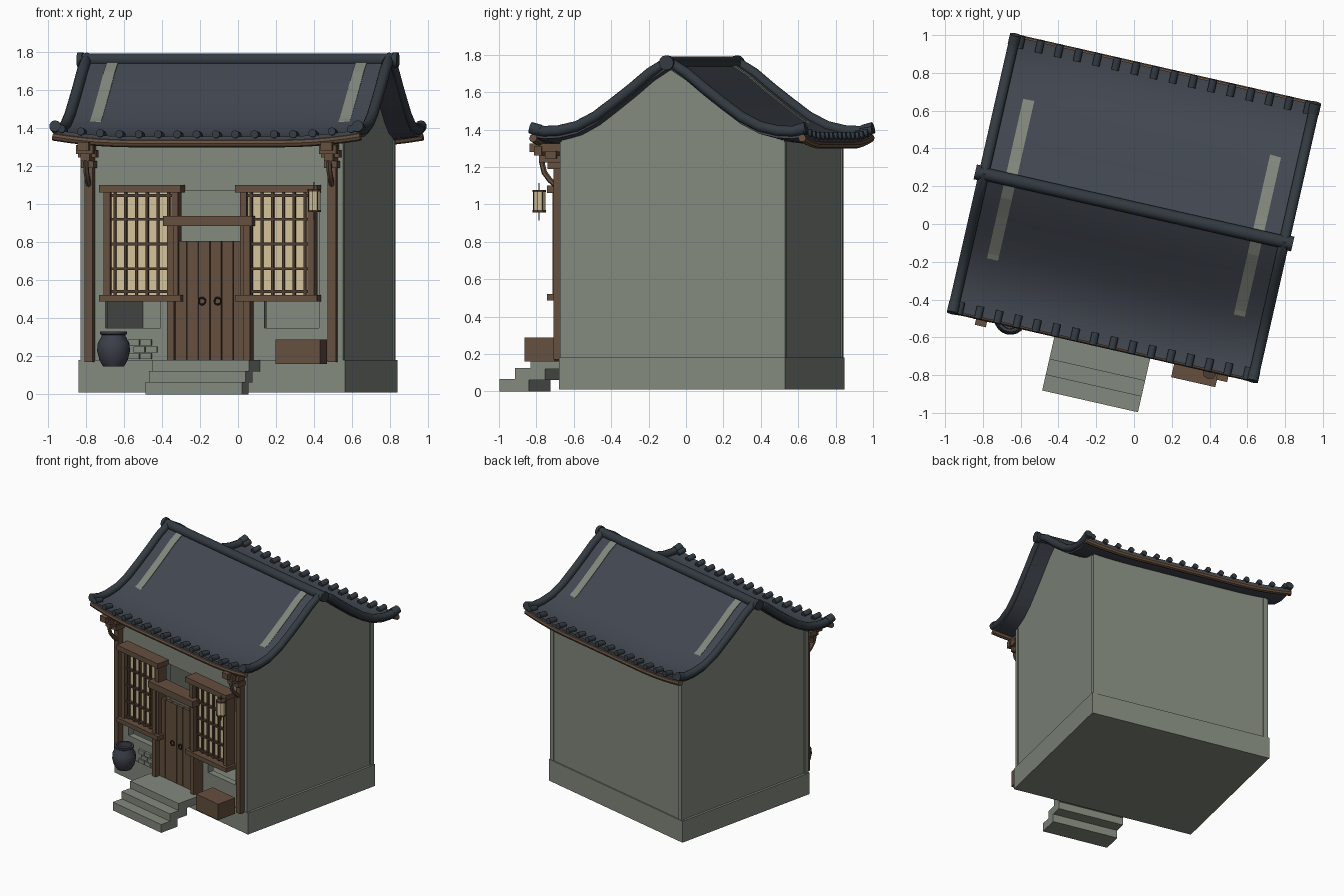
import bpy, bmesh, math
from mathutils import Vector

if "Cube" in bpy.data.objects:
    bpy.data.objects.remove(bpy.data.objects["Cube"])

def material(name, rgb):
    m = bpy.data.materials.new(name)
    m.diffuse_color = (*rgb, 1)
    m.use_nodes = True
    m.node_tree.nodes["Principled BSDF"].inputs["Base Color"].default_value = m.diffuse_color
    return m

STONE = material("grey_plaster", (0.225, 0.25, 0.21))
ROOF = material("slate_roof", (0.056, 0.065, 0.083))
RIDGE = material("dark_tile", (0.033, 0.043, 0.053))
WOOD = material("brown_wood", (0.128, 0.077, 0.048))
DARK = material("dark_wood", (0.075, 0.045, 0.027))
CREAM = material("paper_cream", (0.65, 0.54, 0.32))
JAR = material("jar_glaze", (0.045, 0.05, 0.066))
IRON = material("iron", (0.02, 0.017, 0.014))

def finish(name, bm, mat, smooth=False):
    # the whole house is turned about 13 degrees on the ground
    bmesh.ops.recalc_face_normals(bm, faces=bm.faces[:])
    me = bpy.data.meshes.new(name)
    bm.to_mesh(me)
    bm.free()
    me.materials.append(mat)
    ob = bpy.data.objects.new(name, me)
    bpy.context.collection.objects.link(ob)
    ob.location = (0, 0.085, 0)
    ob.rotation_euler = (0, 0, -math.radians(12.8))
    if smooth:
        bpy.ops.object.select_all(action='DESELECT')
        ob.select_set(True)
        bpy.context.view_layer.objects.active = ob
        bpy.ops.object.shade_smooth_by_angle(angle=math.radians(40))
    return ob

def boxes(name, mat, *lims):
    bm = bmesh.new()
    for x0, x1, y0, y1, z0, z1 in lims:
        vs = bmesh.ops.create_cube(bm, size=1)['verts']
        for v in vs:
            v.co = (x1 if v.co.x > 0 else x0, y1 if v.co.y > 0 else y0, z1 if v.co.z > 0 else z0)
    return finish(name, bm, mat)

def sweep(bm, path, r, n=10):
    path = [Vector(p) for p in path]
    rings = []
    for i, p in enumerate(path):
        t = (path[min(i + 1, len(path) - 1)] - path[max(i - 1, 0)]).normalized()
        a = t.cross(Vector((1, 0, 0)) if abs(t.x) < 0.7 else Vector((0, 1, 0))).normalized()
        b = t.cross(a)
        rings.append([bm.verts.new(p + r * (a * math.cos(k * math.tau / n) + b * math.sin(k * math.tau / n)))
                      for k in range(n)])
    for q, s in zip(rings, rings[1:]):
        for k in range(n):
            bm.faces.new((q[k], q[(k + 1) % n], s[(k + 1) % n], s[k]))
    bm.faces.new(rings[0])
    bm.faces.new(rings[-1][::-1])

def tubes(name, mat, paths, r, n=10):
    bm = bmesh.new()
    for p in paths:
        sweep(bm, p, r, n)
    return finish(name, bm, mat, True)

# Roof curve: concave slope with lifted corners
PROF = [(0, 1.755), (.1, 1.69), (.2, 1.605), (.3, 1.525), (.4, 1.447), (.5, 1.39), (.6, 1.36), (.68, 1.35), (.745, 1.355)]

def slope(v):
    v = min(abs(v), 0.745)
    for (a, za), (b, zb) in zip(PROF, PROF[1:]):
        if v <= b:
            return za + (zb - za) * (v - a) / (b - a)
    return PROF[-1][1]

def roof_z(u, v):
    lift = max(0, (abs(u) - 0.4) / 0.42) ** 2 * 0.035
    return slope(v) + lift * (abs(v) / 0.745) ** 2

VS = [-v for v, z in PROF[:0:-1]] + [v for v, z in PROF]
US = [-0.82 + 1.64 * i / 20 for i in range(21)]
bm = bmesh.new()
grid = [[bm.verts.new((u, v, roof_z(u, v))) for v in VS] for u in US]
for a, b in zip(grid, grid[1:]):
    for j in range(len(VS) - 1):
        bm.faces.new((a[j], b[j], b[j + 1], a[j + 1]))
ext = bmesh.ops.extrude_face_region(bm, geom=bm.faces[:])['geom']
bmesh.ops.translate(bm, vec=(0, 0, -0.028), verts=[g for g in ext if isinstance(g, bmesh.types.BMVert)])
finish("roof", bm, ROOF, True)

# Ridge, end ridges, eave tile ends and eave poles
tubes("main_ridge", RIDGE, [[(-.85, 0, 1.757), (.85, 0, 1.757)]], 0.034, 12)
tubes("ridge_caps", RIDGE, [[(s * .835, 0, 1.757), (s * .862, 0, 1.757)] for s in (-1, 1)], 0.04, 12)
tubes("end_ridges", RIDGE, [[(s * .815, v, roof_z(.815, v) + .012) for v in VS] for s in (-1, 1)], 0.029)
tubes("ridge_tips", RIDGE, [[(s * .815, t * .70, 1.395), (s * .815, t * .755, 1.41)]
                            for s in (-1, 1) for t in (-1, 1)], 0.031)
tile_u = [-.78 + .104 * i for i in range(16)]
tubes("eave_tiles", RIDGE, [[(u, t * .69, roof_z(u, .7) + .008), (u, t * .757, roof_z(u, .745) + .012)]
                            for u in tile_u for t in (-1, 1)], 0.021)
tubes("eave_poles", WOOD, [[(u * 1.01, t * .738, roof_z(u, .745) - .036) for u in US] for t in (-1, 1)], 0.021, 8)

# Plinth and walls
boxes("plinth", STONE, (-.718, .718, -.62, .62, .01, .18))
boxes("back_wall", STONE, (-.70, .70, .56, .61, .17, 1.345))
boxes("corner_posts", STONE, *[(s * .69 - .017, s * .69 + .017, t * .6 - .017, t * .6 + .017, .17, 1.335)
                               for s in (-1, 1) for t in (-1, 1)])

# Gable walls show slightly through the roof on the upper slope
for name, u0, u1 in (("left_gable", -.70, -.64), ("right_gable", .64, .70)):
    bm = bmesh.new()
    prof = [(-.61, .17)]
    for v in [-.61 + 1.22 * i / 48 for i in range(49)]:
        prof.append((v, slope(v) + (.007 if abs(v) < .445 else -.012)))
    prof.append((.61, .17))
    f = bm.faces.new([bm.verts.new((u0, v, z)) for v, z in prof])
    ext = bmesh.ops.extrude_face_region(bm, geom=[f])['geom']
    bmesh.ops.translate(bm, vec=(u1 - u0, 0, 0), verts=[g for g in ext if isinstance(g, bmesh.types.BMVert)])
    finish(name, bm, STONE)

# Front wall with door and window openings
xs, zs = [-.70, -.575, -.28, -.18, .18, .28, .575, .70], [.17, .35, 1.07, 1.345]
bm = bmesh.new()
pts = [[bm.verts.new((x, -.61, z)) for z in zs] for x in xs]
for i in range(7):
    for j in range(3):
        if (i in (1, 5) and j == 1) or (i == 3 and j < 2):
            continue
        bm.faces.new((pts[i][j], pts[i + 1][j], pts[i + 1][j + 1], pts[i][j + 1]))
ext = bmesh.ops.extrude_face_region(bm, geom=bm.faces[:])['geom']
bmesh.ops.translate(bm, vec=(0, .05, 0), verts=[g for g in ext if isinstance(g, bmesh.types.BMVert)])
finish("front_wall", bm, STONE)

# Columns with stepped brackets and curved struts
for side, s in (("left", -1), ("right", 1)):
    c = s * .655
    boxes(side + "_column", WOOD, (c - .022, c + .022, -.66, -.61, .17, 1.2))
    boxes(side + "_bracket", WOOD,
          (c - .034, c + .034, -.69, -.61, 1.19, 1.225),
          (c - .024, c + .024, -.74, -.61, 1.225, 1.262),
          (c - .048, c + .048, -.70, -.64, 1.245, 1.285),
          (c - .03, c + .03, -.79, -.61, 1.28, 1.325),
          (c - .046, c + .046, -.76, -.72, 1.262, 1.31))
    tubes(side + "_strut", WOOD, [[(c, -.65, 1.1), (c, -.685, 1.13), (c, -.715, 1.17), (c, -.73, 1.23)]], 0.015, 6)

    # Lattice windows
    w = s * .367
    boxes(side + "_window_frame", WOOD,
          (w - .22, w + .22, -.715, -.61, 1.06, 1.1),
          (w - .22, w + .22, -.715, -.61, .487, .522),
          (w - .2, w - .165, -.69, -.61, .52, 1.06),
          (w + .165, w + .2, -.69, -.61, .52, 1.06))
    boxes(side + "_window_paper", CREAM, (w - .17, w + .17, -.655, -.635, .52, 1.06))
    boxes(side + "_lattice", DARK,
          *[(w + x - .007, w + x + .007, -.672, -.655, .52, 1.06) for x in (-.145, -.087, -.029, .029, .087, .145)],
          *[(w - .167, w + .167, -.675, -.655, z - .007, z + .007) for z in (.54, .66, .79, .92, 1.045)])

# Door: posts, lintel, planks, ring handles
boxes("door_posts", WOOD, *[(s * .205 - .018, s * .205 + .018, -.70, -.61, .17, .89) for s in (-1, 1)])
boxes("door_lintel", WOOD, (-.24, .24, -.725, -.61, .885, .937))
boxes("door_planks", WOOD, *[(-.187 + .0625 * i, -.187 + .0625 * i + .059, -.66, -.635, .175, .805) for i in range(6)])
boxes("door_backing", DARK, (-.187, .187, -.645, -.63, .175, .80))
for side, s in (("left", -1), ("right", 1)):
    bm = bmesh.new()
    loop = [(s * .042 + .018 * math.cos(a * math.tau / 12), -.667, .49 + .018 * math.sin(a * math.tau / 12)) for a in range(13)]
    sweep(bm, loop, .005, 6)
    finish(side + "_door_ring", bm, IRON, True)

# Steps: three overlapping slabs
boxes("steps", STONE, (-.26, .26, -1.05, -.89, 0, .066), (-.26, .26, -.965, -.80, .062, .124),
      (-.26, .26, -.88, -.61, .12, .18))

# Exposed bricks
boxes("bricks", STONE, *[(-.45 + .065 * i + .03 * (j % 2), -.39 + .065 * i + .03 * (j % 2), -.628, -.6,
                          .185 + .036 * j, .215 + .036 * j) for i in range(2) for j in range(3)])

# Jar
bm = bmesh.new()
prev = None
for r, z in [(.0, .147), (.055, .147), (.075, .18), (.087, .23), (.083, .27), (.064, .303), (.062, .312),
             (.072, .318), (.072, .33), (.056, .33), (.054, .29), (0, .28)]:
    ring = [bm.verts.new((-.508 + r * math.cos(k * math.tau / 20), -.715 + r * math.sin(k * math.tau / 20), z))
            for k in range(20)]
    if prev:
        for k in range(20):
            bm.faces.new((prev[k], prev[(k + 1) % 20], ring[(k + 1) % 20], ring[k]))
    prev = ring
bmesh.ops.remove_doubles(bm, verts=bm.verts[:], dist=1e-5)
finish("jar", bm, JAR, True)

# Crate
boxes("crate", WOOD, (.39, .63, -.83, -.665, .16, .287))

# Hanging lantern
lu, lv = .583, -.76
tubes("lantern_paper", CREAM, [[(lu, lv, .967), (lu, lv, 1.068)]], 0.034, 8)
tubes("lantern_caps", DARK, [[(lu, lv, z), (lu, lv, z + .012)] for z in (.957, 1.066)], 0.037, 8)
tubes("lantern_ribs", DARK, [[(lu + .034 * math.cos(a), lv + .034 * math.sin(a), .96),
                              (lu + .034 * math.cos(a), lv + .034 * math.sin(a), 1.07)]
                             for a in [k * math.tau / 4 + .78 for k in range(4)]], 0.003, 4)
tubes("lantern_cord", IRON, [[(lu, lv, .915), (lu, lv, 1.115)]], 0.003, 5)
